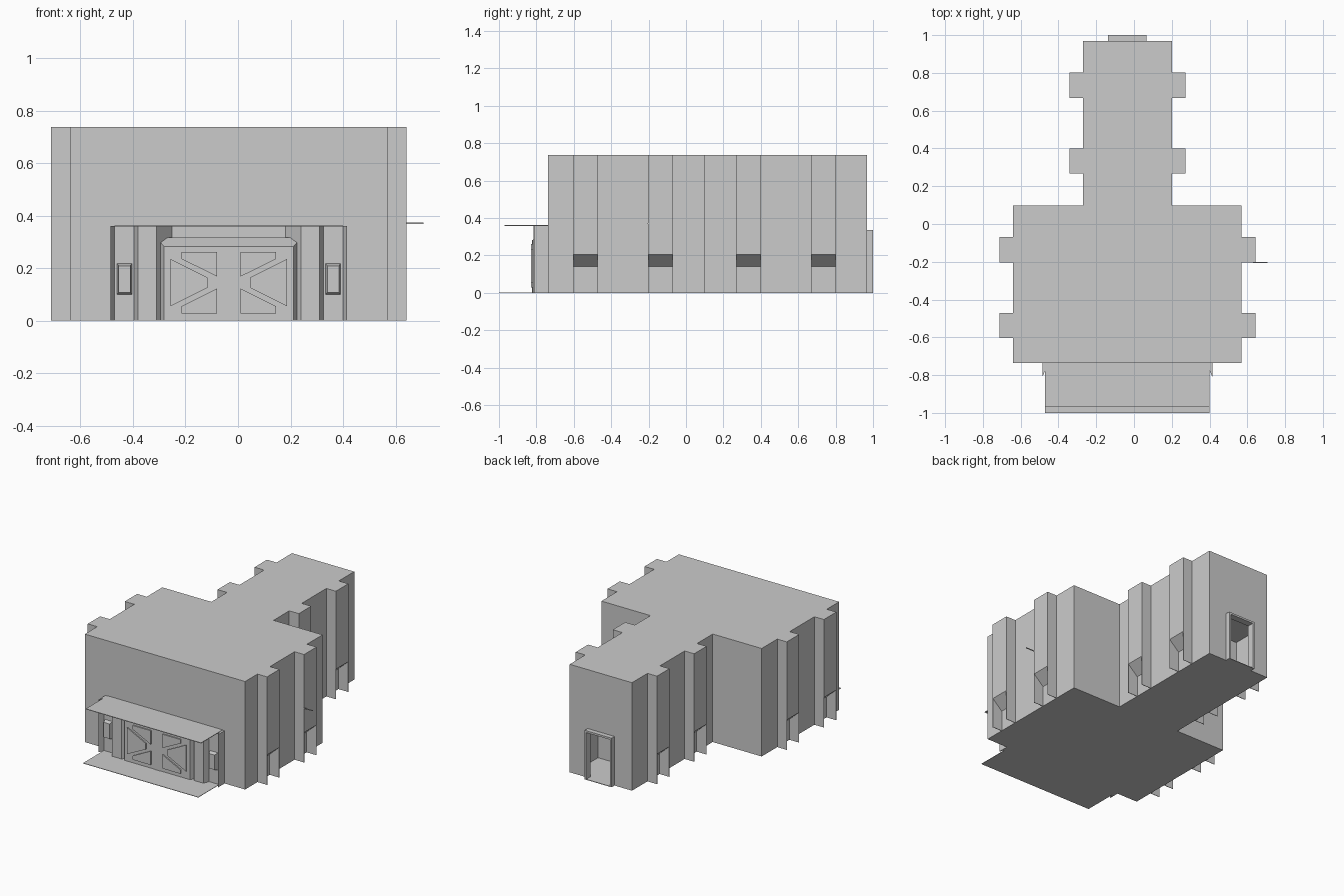
import bpy, bmesh
from mathutils import Vector

if "Cube" in bpy.data.objects:
    bpy.data.objects.remove(bpy.data.objects["Cube"], do_unlink=True)

CX = -0.035   # symmetry axis of the building
TOP = 0.737

grey = bpy.data.materials.new("plain grey")
grey.use_nodes = True
grey.diffuse_color = (0.6, 0.6, 0.6, 1)
grey.node_tree.nodes["Principled BSDF"].inputs["Base Color"].default_value = (0.6, 0.6, 0.6, 1)


def finish(name, bm):
    bmesh.ops.recalc_face_normals(bm, faces=bm.faces)
    mesh = bpy.data.meshes.new(name)
    bm.to_mesh(mesh)
    bm.free()
    mesh.materials.append(grey)
    obj = bpy.data.objects.new(name, mesh)
    bpy.context.collection.objects.link(obj)
    return obj


def prism(name, points, vec):
    """Extrude a flat outline along a vector."""
    bm = bmesh.new()
    face = bm.faces.new([bm.verts.new(p) for p in points])
    res = bmesh.ops.extrude_face_region(bm, geom=[face], use_keep_orig=True)
    verts = [g for g in res["geom"] if isinstance(g, bmesh.types.BMVert)]
    bmesh.ops.translate(bm, verts=verts, vec=Vector(vec))
    return finish(name, bm)


def box(name, x, y, z):
    outline = [(x[0], y[0], z[0]), (x[1], y[0], z[0]), (x[1], y[1], z[0]), (x[0], y[1], z[0])]
    return prism(name, outline, (0, 0, z[1] - z[0]))


def frustum(name, back, front, y_back, y_front):
    """Rectangles (x0, x1, z0, z1) joined from back to front."""
    bm = bmesh.new()
    rings = []
    for (x0, x1, z0, z1), y in ((back, y_back), (front, y_front)):
        rings.append([bm.verts.new((x, y, z)) for x, z in ((x0, z0), (x1, z0), (x1, z1), (x0, z1))])
    for ring in rings:
        bm.faces.new(ring)
    for i in range(4):
        j = (i + 1) % 4
        bm.faces.new((rings[0][i], rings[0][j], rings[1][j], rings[1][i]))
    return finish(name, bm)


# Main building: wide front hall and narrow rear wing as one outline
half = [(0.605, -0.737), (0.605, 0.098), (0.235, 0.098), (0.235, 0.968)]
outline = [(CX + u, y, 0) for u, y in half] + [(CX - u, y, 0) for u, y in reversed(half)]
building = prism("building", outline, (0, 0, TOP))

# Rear entrance room and doorway, cut out of the wing
cutters = [box("room_cutter", (-0.244, 0.174), (0.70, 0.955), (0.004, 0.36)),
           box("doorway_cutter", (-0.126, 0.053), (0.90, 1.05), (0.004, 0.322))]
for cutter in cutters:
    cutter.hide_render = True
    mod = building.modifiers.new("cut", "BOOLEAN")
    mod.operation = "DIFFERENCE"
    mod.solver = "EXACT"
    mod.object = cutter
    bpy.context.view_layer.objects.active = building
    bpy.ops.object.modifier_apply(modifier=mod.name)
    bpy.data.objects.remove(cutter, do_unlink=True)

# Rear door frame
box("rear_door_lintel", (-0.138, 0.065), (0.966, 1.0), (0.322, 0.335))
box("rear_door_sill", (-0.138, 0.065), (0.966, 1.0), (0, 0.004))
box("rear_door_jamb_right", (-0.138, -0.126), (0.966, 1.0), (0, 0.335))
box("rear_door_jamb_left", (0.053, 0.065), (0.966, 1.0), (0, 0.335))

# Buttresses: sloped underside, with thin side fins reaching the ground
FIN = 0.003
for base, starts in ((0.605, (-0.604, -0.204)), (0.235, (0.267, 0.667))):
    for y in starts:
        for side, label in ((1, "left"), (-1, "right")):
            def at(u, yy, z):
                return (CX + side * u, yy, z)
            inner, outer = base - 0.002, base + 0.072
            prism("buttress_" + label,
                  [at(inner, y, 0.138), at(outer, y, 0.205), at(outer, y, TOP), at(inner, y, TOP)],
                  (0, 0.134, 0))
            for fy in (y, y + 0.134 - FIN):
                prism("buttress_fin_" + label,
                      [at(inner, fy, 0), at(outer, fy, 0), at(outer, fy, 0.206), at(inner, fy, 0.14)],
                      (0, FIN, 0))

# Porch: canopy, ground slab and folded side pillars
box("canopy", (-0.47, 0.40), (-0.97, -0.735), (0.358, 0.362))
box("ground_slab", (-0.47, 0.40), (-1.0, -0.735), (0, 0.003))
plan = [(0.215, -0.735), (0.275, -0.815), (0.345, -0.815), (0.36, -0.775),
        (0.435, -0.775), (0.45, -0.81), (0.45, -0.735)]
for side, label in ((1, "left"), (-1, "right")):
    prism("pillar_" + label, [(CX + side * u, y, 0) for u, y in plan], (0, 0, 0.36))
    mid = CX + side * 0.397
    frustum("wall_lamp_" + label, (mid - 0.03, mid + 0.03, 0.097, 0.219),
            (mid - 0.022, mid + 0.022, 0.108, 0.209), -0.77, -0.80)

# Gate: bevelled block with a centre post and raised bracing panels
frustum("gate", (CX - 0.275, CX + 0.275, 0, 0.316), (CX - 0.247, CX + 0.247, 0.003, 0.283), -0.76, -0.82)
box("gate_post", (CX - 0.021, CX + 0.021), (-0.823, -0.81), (0.003, 0.283))
panels = {
    "upper": [(0.045, 0.262), (0.18, 0.262), (0.18, 0.235), (0.045, 0.168)],
    "lower": [(0.045, 0.028), (0.18, 0.028), (0.18, 0.055), (0.045, 0.122)],
    "outer": [(0.222, 0.235), (0.222, 0.055), (0.082, 0.125), (0.082, 0.165)],
}
for side, label in ((1, "left"), (-1, "right")):
    for part, pts in panels.items():
        prism(f"gate_panel_{part}_{label}", [(CX + side * u, -0.828, z) for u, z in pts], (0, 0.012, 0))

# Small bracket sticking out of the left wall
box("wall_bracket", (0.63, 0.706), (-0.206, -0.202), (0.368, 0.374))
